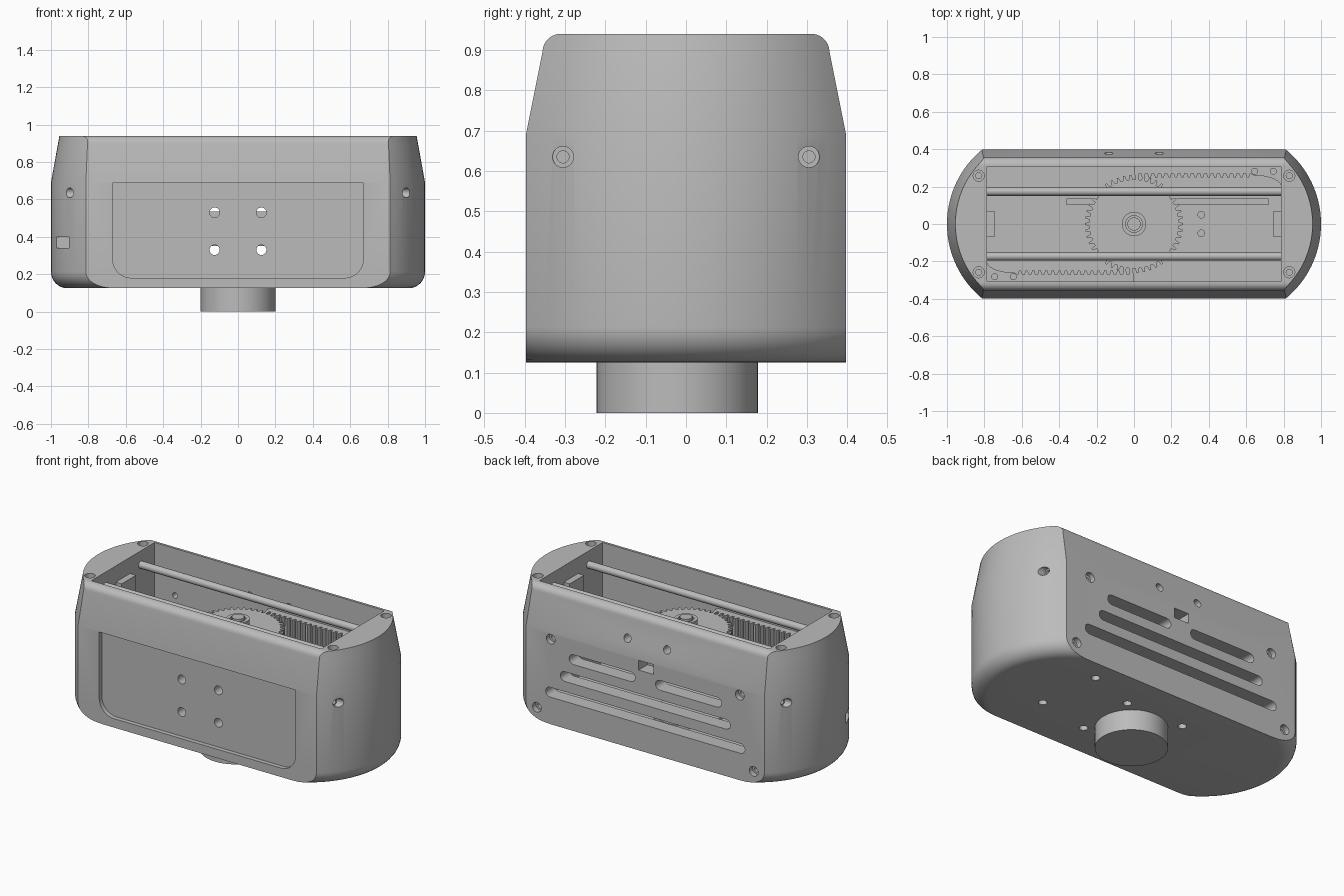
import bpy, bmesh
from math import sin, cos, pi, sqrt, asin

cube = bpy.data.objects.get("Cube")
if cube:
    bpy.data.objects.remove(cube, do_unlink=True)

grey = bpy.data.materials.new("plain_grey")
grey.use_nodes = True
grey.diffuse_color = (0.5, 0.5, 0.5, 1)
grey.node_tree.nodes["Principled BSDF"].inputs["Base Color"].default_value = (0.5, 0.5, 0.5, 1)


def make(name, bm):
    bmesh.ops.recalc_face_normals(bm, faces=bm.faces)
    mesh = bpy.data.meshes.new(name)
    bm.to_mesh(mesh)
    bm.free()
    mesh.materials.append(grey)
    ob = bpy.data.objects.new(name, mesh)
    bpy.context.scene.collection.objects.link(ob)
    return ob


def loft(name, rings):
    bm = bmesh.new()
    loops = [[bm.verts.new(p) for p in ring] for ring in rings]
    n = len(loops[0])
    for a, b in zip(loops, loops[1:]):
        for i in range(n):
            bm.faces.new((a[i], a[(i + 1) % n], b[(i + 1) % n], b[i]))
    bm.faces.new(loops[0])
    bm.faces.new(loops[-1])
    return make(name, bm)


def prism(name, pts, axis, lo, hi):
    """Extrude a flat profile along one axis."""
    place = {"x": lambda u, v, w: (w, u, v),
             "y": lambda u, v, w: (u, w, v),
             "z": lambda u, v, w: (u, v, w)}[axis]
    return loft(name, [[place(u, v, w) for u, v in pts] for w in (lo, hi)])


def circle(u, v, r, n=24):
    return [(u + r * cos(2 * pi * i / n), v + r * sin(2 * pi * i / n)) for i in range(n)]


def rect(u0, u1, v0, v1):
    return [(u0, v0), (u1, v0), (u1, v1), (u0, v1)]


def slot(u0, u1, v, r, n=10):
    right = [(u1 - r + r * sin(pi * i / n), v - r * cos(pi * i / n)) for i in range(n + 1)]
    left = [(u0 + r - r * sin(pi * i / n), v + r * cos(pi * i / n)) for i in range(n + 1)]
    return right + left


def cut(target, pts, axis, lo, hi):
    cutter = prism("cutter", pts, axis, lo, hi)
    cutter.hide_render = True
    mod = target.modifiers.new("cut", "BOOLEAN")
    mod.operation = "DIFFERENCE"
    mod.solver = "EXACT"
    mod.object = cutter
    bpy.context.view_layer.objects.active = target
    bpy.ops.object.modifier_apply(modifier=mod.name)
    bpy.data.objects.remove(cutter, do_unlink=True)


def smooth(ob):
    bpy.ops.object.select_all(action="DESELECT")
    ob.select_set(True)
    bpy.context.view_layer.objects.active = ob
    bpy.ops.object.shade_smooth_by_angle(angle=0.5)


# Housing: flat front and back, bowed ends, rounded base, tapered top
BOW_X, BOW_R, DEPTH = 0.484, 0.516, 0.397
BASE, WAIST, TOP = 0.125, 0.69, 0.94


def outline(z, half, inset, n=28):
    r = BOW_R - inset
    a = asin(half / r)
    end = [(BOW_X + r * cos(a * (2 * i / n - 1)), r * sin(a * (2 * i / n - 1)), z) for i in range(n + 1)]
    return end + [(-x, -y, z) for x, y, z in end]


rings = []
for i in range(9):
    t = pi / 2 * i / 8
    rings.append(outline(BASE + 0.088 * (1 - cos(t)), DEPTH, 0.088 * (1 - sin(t))))
rings.append(outline(WAIST, DEPTH, 0))
for i in range(8):
    t = pi / 2 * i / 7
    z = 0.895 + (TOP - 0.895) * sin(t)
    rings.append(outline(z, 0.312 + 0.044 * cos(t), 0.045 * (z - WAIST) / (TOP - WAIST)))
housing = loft("housing", rings)

# Open cavity
cut(housing, rect(-0.785, 0.785, -0.308, 0.308), "z", 0.2, 1.1)

# Recessed front panel with rounded lower corners
R = 0.1
corner = [(0.67 - R + R * sin(pi / 2 * i / 8), 0.18 + R - R * cos(pi / 2 * i / 8)) for i in range(9)]
panel = corner + [(0.67, 0.688), (-0.67, 0.688)] + [(-u, v) for u, v in reversed(corner)]
cut(housing, panel, "y", -0.5, -0.37)
for x in (-0.125, 0.125):
    for z in (0.33, 0.53):
        cut(housing, circle(x, z, 0.027), "y", -0.5, -0.25)

# Back vents, cable port and screw holes
for x0, x1, z in ((-0.52, -0.07, 0.565), (0.07, 0.52, 0.565), (-0.58, 0.58, 0.445), (-0.68, 0.68, 0.322)):
    cut(housing, slot(x0, x1, z, 0.03), "y", 0.25, 0.5)
cut(housing, rect(-0.055, 0.045, 0.62, 0.68), "y", 0.25, 0.5)
for s in (-1, 1):
    cut(housing, circle(s * 0.135, 0.785, 0.024), "y", 0.25, 0.5)
    for x, z in ((0.645, 0.65), (0.74, 0.205)):
        cut(housing, circle(s * x, z, 0.03), "y", 0.365, 0.5)
        cut(housing, circle(s * x, z, 0.017), "y", 0.25, 0.45)

# Screw holes in the ends and top corners
for s in (-1, 1):
    for y in (-0.305, 0.305):
        cut(housing, circle(y, 0.635, 0.026), "x", *sorted((s * 0.87, s * 1.1)))
        cut(housing, circle(y, 0.635, 0.015), "x", *sorted((s * 0.82, s * 1)))
    for y in (-0.258, 0.258):
        cut(housing, circle(s * 0.83, y, 0.03), "z", 0.9, 1.1)
        cut(housing, circle(s * 0.83, y, 0.016), "z", 0.8, 1)
cut(housing, rect(-0.3, -0.175, 0.34, 0.4), "x", -1.1, -0.7)

# Holes in the underside
for x, y in ((-0.2, -0.19), (-0.2, 0.17), (0.2, -0.19), (0.19, 0.17), (0.5, 0.27), (0.55, -0.12)):
    cut(housing, circle(x, y, 0.024), "z", 0, 0.3)
smooth(housing)

# Mounting boss below
smooth(prism("mounting_boss", circle(0, -0.022, 0.2, 64), "z", 0, 0.22))

# Deck carrying the mechanism
deck = prism("deck", rect(-0.79, 0.79, -0.312, 0.312), "z", 0.585, 0.605)
cut(deck, rect(-0.36, 0.72, 0.105, 0.135), "z", 0.5, 0.7)
for y in (-0.05, 0.05):
    cut(deck, circle(0.36, y, 0.018), "z", 0.5, 0.7)

# Guide rods and end stops
for s, side in ((-1, "front"), (1, "back")):
    smooth(prism(side + "_rod", circle(s * 0.173, 0.855, 0.022), "x", -0.79, 0.79))
for s, side in ((-1, "right"), (1, "left")):
    prism(side + "_end_stop", rect(-0.07, 0.07, 0.72, 0.84), "x", *sorted((s * 0.745, s * 0.79)))

# Pinion gear with hub
TEETH = 46
teeth = []
for i in range(TEETH):
    for f, r in ((-0.3, 0.238), (-0.14, 0.262), (0.14, 0.262), (0.3, 0.238)):
        a = 2 * pi * (i + f) / TEETH
        teeth.append((r * cos(a), r * sin(a)))
prism("gear", teeth, "z", 0.62, 0.745)
hub = prism("gear_hub", circle(0, 0, 0.065, 40), "z", 0.6, 0.8)
cut(hub, circle(0, 0, 0.045, 40), "z", 0.76, 0.9)
smooth(hub)
smooth(prism("gear_shaft", circle(0, 0, 0.035, 32), "z", 0.5, 0.81))

# Two toothed racks, one the half-turn of the other
PITCH = 0.035
for s, side in ((1, "back"), (-1, "front")):
    pts = [(0.787, 0.31), (0, 0.31)]
    for i in range(18):
        pts += [(PITCH * (i + f), y) for f, y in ((0.05, 0.27), (0.25, 0.248), (0.55, 0.248), (0.75, 0.27))]
    pts += [(0.64 + 0.147 * sin(t * pi / 12), 0.2 + 0.06 * cos(t * pi / 12)) for t in range(7)]
    rack = prism(side + "_rack", [(s * x, s * y) for x, y in pts], "z", 0.605, 0.745)
    for x in (0.645, 0.745):
        cut(rack, circle(s * x, s * 0.282, 0.016), "z", 0.68, 0.8)
